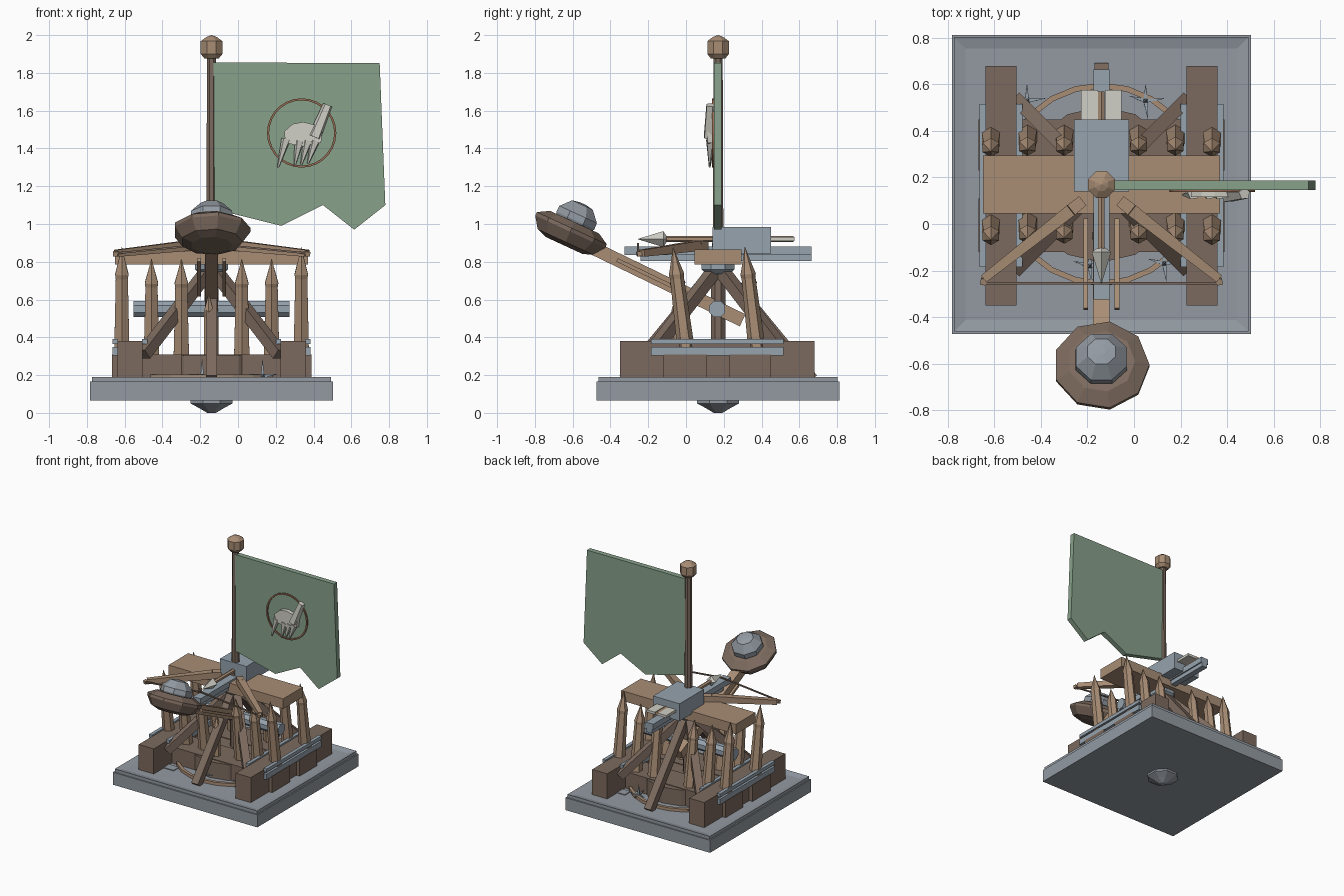
import bpy, bmesh, math
from mathutils import Vector, Matrix

if "Cube" in bpy.data.objects:
    bpy.data.objects.remove(bpy.data.objects["Cube"], do_unlink=True)

CX, CY = -0.14, 0.17  # centre of the platform


def material(name, rgb):
    lin = [((c / 255 + 0.055) / 1.055) ** 2.4 for c in rgb] + [1]
    m = bpy.data.materials.new(name)
    m.use_nodes = True
    m.diffuse_color = lin
    m.node_tree.nodes["Principled BSDF"].inputs["Base Color"].default_value = lin
    return m


STONE = material("stone grey", (147, 154, 162))
STEEL = material("steel grey", (150, 163, 174))
DARK = material("dark wood", (124, 106, 94))
TAN = material("tan wood", (168, 141, 117))
GREEN = material("flag green", (136, 161, 139))
BONE = material("bone white", (208, 207, 198))
RUST = material("rust brown", (150, 108, 84))


def finish(name, bm, mat):
    bmesh.ops.recalc_face_normals(bm, faces=bm.faces)
    me = bpy.data.meshes.new(name)
    bm.to_mesh(me)
    bm.free()
    me.materials.append(mat)
    ob = bpy.data.objects.new(name, me)
    bpy.context.collection.objects.link(ob)
    return ob


def box(name, mat, xs, ys, zs):
    bm = bmesh.new()
    bmesh.ops.create_cube(bm, size=1)
    for v in bm.verts:
        v.co = Vector([(r[0] + r[1]) / 2 + c * (r[1] - r[0])
                       for r, c in zip((xs, ys, zs), v.co)])
    return finish(name, bm, mat)


def lathe(name, mat, profile, sides, loc, axis=(0, 0, 1), turn=0.5):
    """Stack of (radius, height) rings along an axis."""
    bm = bmesh.new()
    q = Vector(axis).to_track_quat('Z', 'Y')
    rings = []
    for r, h in profile:
        ring = []
        for i in range(sides):
            a = 2 * math.pi * (i + turn) / sides
            ring.append(bm.verts.new(Vector(loc) + q @ Vector((r * math.cos(a), r * math.sin(a), h))))
        rings.append(ring)
    for a, b in zip(rings, rings[1:]):
        for i in range(sides):
            j = (i + 1) % sides
            bm.faces.new((a[i], a[j], b[j], b[i]))
    bm.faces.new(rings[0])
    bm.faces.new(rings[-1])
    bmesh.ops.remove_doubles(bm, verts=bm.verts, dist=0.0002)
    return finish(name, bm, mat)


def rod(name, mat, a, b, r0, r1=None, sides=4):
    d = Vector(b) - Vector(a)
    return lathe(name, mat, [(r0, 0), (r0 if r1 is None else r1, d.length)], sides, a, d)


def plate(name, mat, outline, y0, y1):
    """Outline in x and z, extruded along y."""
    bm = bmesh.new()
    f = bm.faces.new([bm.verts.new((x, y0, z)) for x, z in outline])
    new = bmesh.ops.extrude_face_region(bm, geom=[f])["geom"]
    bmesh.ops.translate(bm, vec=(0, y1 - y0, 0),
                        verts=[v for v in new if isinstance(v, bmesh.types.BMVert)])
    return finish(name, bm, mat)


def hoop(name, mat, centre, radius, thick, upright=False, seg=24):
    rot = Matrix.Rotation(math.pi / 2, 3, 'X') if upright else Matrix.Identity(3)
    bm = bmesh.new()
    rings = []
    for i in range(seg):
        a = 2 * math.pi * i / seg
        ring = []
        for k in range(4):
            b = math.pi * (k / 2 + 0.25)
            r = radius + thick * math.cos(b)
            ring.append(bm.verts.new(Vector(centre) + rot @ Vector(
                (r * math.cos(a), r * math.sin(a), thick * math.sin(b)))))
        rings.append(ring)
    for i in range(seg):
        p, n = rings[i], rings[(i + 1) % seg]
        for k in range(4):
            bm.faces.new((p[k], n[k], n[(k + 1) % 4], p[(k + 1) % 4]))
    return finish(name, bm, mat)


# Stone platform with a sunken floor
H = 0.643
box("platform_base", STONE, (CX - H, CX + H), (CY - H, CY + H), (0.065, 0.165))
top = box("platform_rim", STONE, (CX - H + .01, CX + H - .01), (CY - H + .01, CY + H - .01), (0.165, 0.19))
bm = bmesh.new()
bm.from_mesh(top.data)
up = [f for f in bm.faces if f.normal.z > 0.9]
bmesh.ops.inset_region(bm, faces=up, thickness=0.07)
for v in up[0].verts:
    v.co.z -= 0.012
bm.to_mesh(top.data)
bm.free()
lathe("platform_boss", STONE, [(0.025, 0), (0.07, 0.025), (0.12, 0.05), (0.12, 0.08)], 8, (CX, CY, 0))
for x, y in ((0.2, 0.52), (-0.46, -0.19)):
    box("floor_tile", STONE, (x - .045, x + .045), (y - .035, y + .035), (0.176, 0.184))

# Timber foundation
for s in (-1, 1):
    x = CX + s * 0.432
    box("side_beam", DARK, (x - .067, x + .067), (-0.35, 0.68), (0.17, 0.38))
    for off in (-0.078, 0.078):
        box("side_rail", STEEL, (x + off - .014, x + off + .014), (-0.185, 0.515), (0.305, 0.35))
        box("upper_rail", STEEL, (x + off - .014, x + off + .014), (-0.185, 0.515), (0.365, 0.392))
for ys in ((-0.12, 0.11), (0.23, 0.45)):
    box("cross_beam", DARK, (CX - .528, CX + .528), ys, (0.17, 0.31))
lathe("turntable", DARK, [(0.335, 0.17), (0.335, 0.305)], 14, (CX, CY, 0))
hoop("floor_ring", TAN, (CX, CY, 0.19), 0.425, 0.017)

# Floor caltrops
for x, y in ((-0.46, 0.53), (0.05, 0.53), (0.13, -0.17), (-0.19, -0.18)):
    for d in ((0.08, 0.01, 0.01), (-0.07, 0.02, 0.01), (0.01, -0.08, 0.01), (0, 0.07, 0.01), (0, 0, 0.09)):
        c = Vector((x, y, 0.195))
        rod("caltrop_spike", STEEL, c, c + Vector(d), 0.013, 0.001)

# Leaning palisade stakes
for s in (-1, 1):
    for off, h in ((0.16, 0.50), (0.318, 0.50), (0.475, 0.56)):
        for y0, lean in ((0.0, -0.07), (0.375, -0.065)):
            d = Vector((0, lean, 0.55))
            lathe("stake", TAN, [(0.047, 0), (0.037, h * 0.74), (0.041, h * 0.78), (0.014, h * 0.95), (0.001, h * 1.04)],
                  6, (CX + s * off, y0 + 0.005, 0.30), d)
lathe("short_stake", TAN, [(0.03, 0), (0.028, 0.24), (0.001, 0.33)], 6, (CX - .015, -0.05, 0.30))

# Support legs, axle and head
for dx, dy in ((0, -0.5), (0, 0.5), (-0.36, -0.36), (0.36, -0.36), (-0.36, 0.36), (0.36, 0.36)):
    zb = 0.18 if dx == 0 else 0.31
    rod("support_leg", DARK, (CX + dx, CY + dy, zb), (CX + dx * .08, CY + dy * .08, 0.74), 0.042)
lathe("axle", STEEL, [(0.046, -0.413), (0.046, 0.413)], 8, (CX, 0.165, 0.55), (1, 0, 0))
lathe("head_collar", STEEL, [(0.065, 0.735), (0.095, 0.76), (0.095, 0.80)], 8, (CX, CY, 0))
box("top_beam", TAN, (CX - .51, CX + .51), (0.045, 0.295), (0.785, 0.865))

# Throwing arm, bowl and boulder
arm_a, arm_b = Vector((CX, 0.30, 0.49)), Vector((CX, -0.60, 0.925))
rod("throwing_arm", TAN, arm_a, arm_b, 0.05, 0.05)
for s in (-1, 1):
    rod("arm_brace", TAN, (CX + s * .067, 0.02, 0.625), (CX + s * .067, -0.365, 0.81), 0.014)
axis = (0, 0.42, 0.91)
lathe("bowl", DARK, [(0.11, -0.075), (0.165, -0.055), (0.207, 0.005), (0.207, 0.025), (0.145, 0.06)],
      9, (CX, -0.615, 0.955), axis)
lathe("boulder", STONE, [(0.10, 0.03), (0.12, 0.07), (0.118, 0.105), (0.065, 0.16), (0.02, 0.168)],
      8, (CX, -0.615, 0.955), axis)

# Ballista body, rail and bolt
box("ballista_housing", STEEL, (CX - .118, CX + .118), (0.14, 0.45), (0.845, 0.985))
box("ballista_stock", STEEL, (CX - .034, CX + .034), (-0.325, 0.665), (0.835, 0.88))
box("stock_underside", STEEL, (CX - .024, CX + .024), (-0.24, 0.665), (0.803, 0.835))
rod("bolt_shaft", TAN, (CX, -0.12, 0.92), (CX, 0.57, 0.92), 0.016, sides=6)
lathe("bolt_head", BONE, [(0.012, 0), (0.042, 0.02), (0.001, 0.155)], 4, (CX, -0.10, 0.92), (0, -1, 0), 0)
for s in (-1, 1):
    box("bolt_vane", BONE, sorted((CX + s * .015, CX + s * .087)), (0.45, 0.575), (0.91, 0.93))

# Bow limbs and string
for s in (-1, 1):
    root, mid, tip = [Vector((CX + s * x, y, z)) for x, y, z in
                      ((0.08, 0.10, 0.885), (0.13, 0.06, 0.885), (0.505, -0.235, 0.845))]
    rod("limb_root", TAN, root, mid, 0.035, 0.038)
    rod("bow_limb", TAN, mid, tip, 0.038, 0.026)
    rod("bow_string", TAN, tip, (CX + s * .51, -0.26, 0.84), 0.018)
    rod("bow_string", DARK, (CX + s * .505, -0.255, 0.845), (CX, -0.255, 0.895), 0.007)

# Flag pole and finial
lathe("flag_pole", DARK, [(0.041, 0.17), (0.041, 0.80), (0.03, 0.95), (0.026, 1.9)], 8, (CX, CY, 0))
lathe("pole_finial", TAN, [(0.04, 1.875), (0.062, 1.90), (0.062, 1.968), (0.03, 1.99), (0.001, 2.0)], 8, (CX, CY, 0))

# Torn flag with a ring and claw ornament
plate("flag", GREEN, [(-0.13, 1.855), (0.75, 1.852), (0.78, 1.10), (0.615, 0.97), (0.45, 1.10),
                      (0.23, 0.99), (-0.13, 1.08)], 0.147, 0.188)
hoop("flag_ring", RUST, (0.337, 0.143, 1.482), 0.178, 0.008, True, 28)
plate("claw_palm", BONE, [(0.245, 1.49), (0.29, 1.53), (0.345, 1.54), (0.41, 1.525), (0.445, 1.49),
                          (0.44, 1.43), (0.34, 1.41), (0.25, 1.43)], 0.115, 0.148)
for a, b in (((0.255, 1.45), (0.212, 1.30)), ((0.325, 1.44), (0.30, 1.31)),
             ((0.37, 1.44), (0.335, 1.315)), ((0.41, 1.44), (0.37, 1.32)), ((0.475, 1.63), (0.405, 1.46))):
    rod("claw_finger", BONE, (a[0], 0.13, a[1]), (b[0], 0.125, b[1]), 0.026, 0.005 if a[1] < 1.6 else 0.036, 5)
